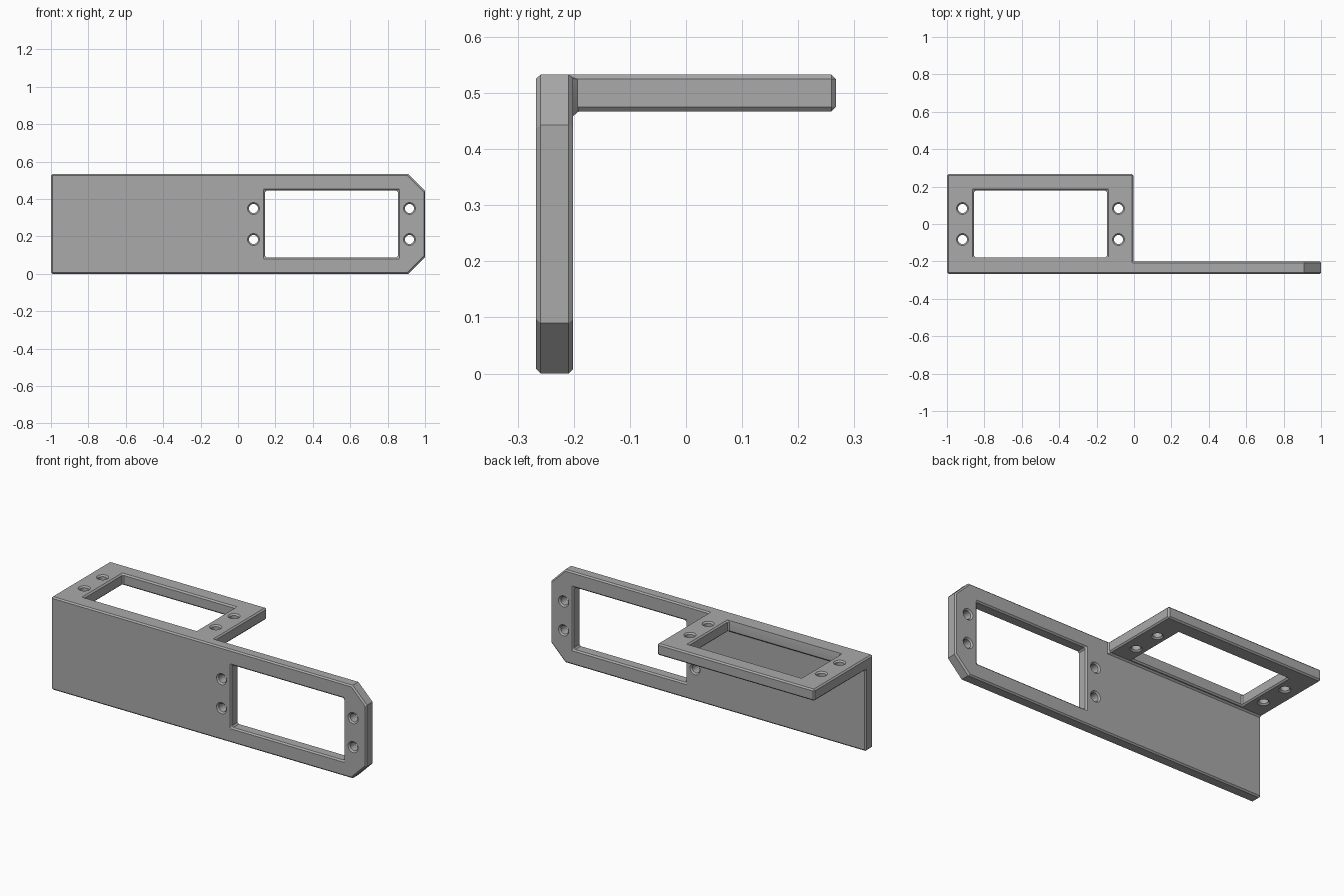
import bpy, bmesh, math
from mathutils import Matrix, Vector

cube = bpy.data.objects.get("Cube")
if cube:
    bpy.data.objects.remove(cube, do_unlink=True)

HEIGHT, DEPTH, THICK, CLIP = 0.533, 0.267, 0.066, 0.09
CHAMFER = 0.008
BACK = -DEPTH + THICK

grey = bpy.data.materials.new("plain grey")
grey.use_nodes = True
grey.diffuse_color = (0.4, 0.4, 0.4, 1)
grey.node_tree.nodes["Principled BSDF"].inputs["Base Color"].default_value = (0.4, 0.4, 0.4, 1)


def link(name, bm):
    mesh = bpy.data.meshes.new(name)
    bmesh.ops.recalc_face_normals(bm, faces=bm.faces)
    bm.to_mesh(mesh)
    bm.free()
    mesh.materials.append(grey)
    obj = bpy.data.objects.new(name, mesh)
    bpy.context.scene.collection.objects.link(obj)
    return obj


def add_box(bm, lo, hi):
    lo, hi = Vector(lo), Vector(hi)
    mat = Matrix.Translation((lo + hi) / 2) @ Matrix.Diagonal((*(hi - lo), 1))
    bmesh.ops.create_cube(bm, size=1, matrix=mat)


def window_cutter(name, frame):
    """Rectangular opening with two screw holes at each end, cut along local z."""
    bm = bmesh.new()
    add_box(bm, (-0.356, -0.178, -0.2), (0.356, 0.178, 0.2))
    for x in (-0.417, 0.417):
        for y in (-0.083, 0.083):
            bmesh.ops.create_cone(bm, cap_ends=True, segments=24, radius1=0.024,
                                  radius2=0.024, depth=0.4,
                                  matrix=Matrix.Translation((x, y, 0)))
    bm.transform(frame)
    return link(name, bm)


# Upright plate with two clipped corners
bm = bmesh.new()
outline = [(-1, 0), (1 - CLIP, 0), (1, CLIP), (1, HEIGHT - CLIP),
           (1 - CLIP, HEIGHT), (-1, HEIGHT)]
face = bm.faces.new([bm.verts.new((x, -DEPTH, z)) for x, z in outline])
ext = bmesh.ops.extrude_face_region(bm, geom=[face])
bmesh.ops.translate(bm, vec=(0, THICK, 0),
                    verts=[v for v in ext["geom"] if isinstance(v, bmesh.types.BMVert)])
bracket = link("bracket", bm)

# Shelf plate, joined to the upright's top edge
bm = bmesh.new()
add_box(bm, (-1, -0.235, HEIGHT - THICK), (-0.003, DEPTH, HEIGHT))
shelf = link("shelf_plate", bm)

# Openings in both plates
upright_cut = window_cutter("upright_cutter", Matrix.Translation((0.5, BACK, HEIGHT / 2))
                            @ Matrix.Rotation(math.pi / 2, 4, "X"))
shelf_cut = window_cutter("shelf_cutter", Matrix.Translation((-0.5, 0, HEIGHT)))

for helper, op in ((shelf, "UNION"), (upright_cut, "DIFFERENCE"), (shelf_cut, "DIFFERENCE")):
    mod = bracket.modifiers.new(helper.name, "BOOLEAN")
    mod.operation, mod.solver, mod.object = op, "EXACT", helper

# Merge flat faces, then chamfer every right-angled edge
flat = bracket.modifiers.new("merge_flat", "DECIMATE")
flat.decimate_type, flat.angle_limit = "DISSOLVE", math.radians(1)
bevel = bracket.modifiers.new("chamfer", "BEVEL")
bevel.width, bevel.segments = CHAMFER, 1
bevel.limit_method, bevel.angle_limit = "ANGLE", math.radians(50)
bevel.use_clamp_overlap = False

# Bake the modifiers and drop the helpers
bpy.context.view_layer.update()
baked = bpy.data.meshes.new_from_object(
    bracket.evaluated_get(bpy.context.evaluated_depsgraph_get()))
bracket.modifiers.clear()
bracket.data = baked
for helper in (shelf, upright_cut, shelf_cut):
    bpy.data.objects.remove(helper, do_unlink=True)

# Smooth hole walls, crisp chamfers
bpy.ops.object.select_all(action="DESELECT")
bracket.select_set(True)
bpy.context.view_layer.objects.active = bracket
bpy.ops.object.shade_smooth_by_angle(angle=math.radians(25))
